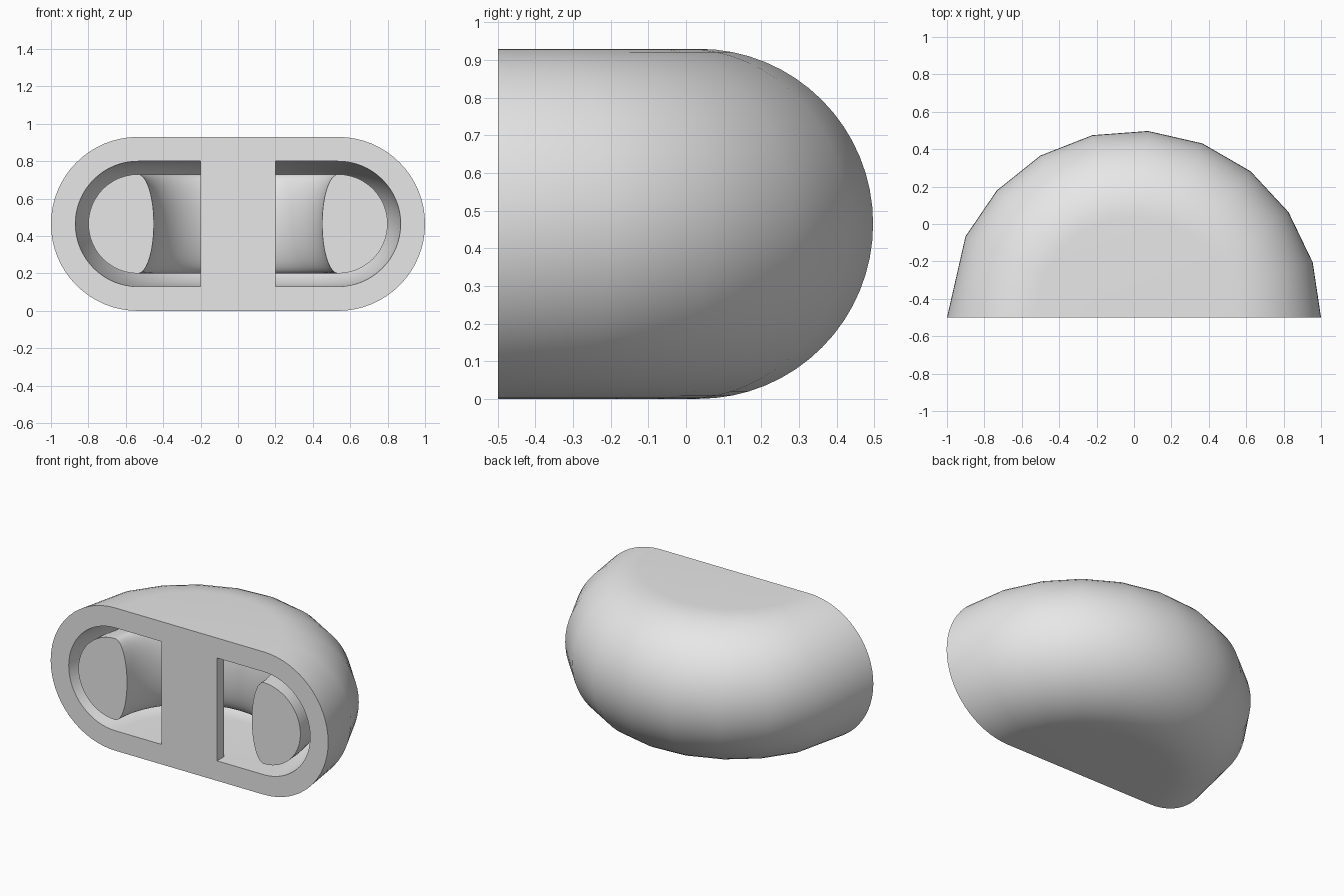
import bpy
import bmesh
from math import cos, sin, pi

cube = bpy.data.objects.get("Cube")
if cube:
    bpy.data.objects.remove(cube, do_unlink=True)

FRONT = -0.5      # plane of the flat front, also holds the turning axis
MID = 0.465       # height of the centre line
REACH = 0.535     # distance of the rounded ends from the axis

grey = bpy.data.materials.new("plain grey")
grey.use_nodes = True
grey.diffuse_color = (0.8, 0.8, 0.8, 1)
grey.node_tree.nodes["Principled BSDF"].inputs["Base Color"].default_value = (0.8, 0.8, 0.8, 1)


def arc(width, height, steps, start, end):
    """Elliptical arc in (radius, z) around the rounded end's centre."""
    angles = [start + (end - start) * i / steps for i in range(steps + 1)]
    return [(REACH + width * cos(a), MID + height * sin(a)) for a in angles]


def finish(name, bm):
    bmesh.ops.remove_doubles(bm, verts=bm.verts, dist=1e-5)
    bmesh.ops.recalc_face_normals(bm, faces=bm.faces)
    mesh = bpy.data.meshes.new(name)
    bm.to_mesh(mesh)
    bm.free()
    mesh.materials.append(grey)
    obj = bpy.data.objects.new(name, mesh)
    bpy.context.collection.objects.link(obj)
    bpy.ops.object.select_all(action='DESELECT')
    obj.select_set(True)
    bpy.context.view_layer.objects.active = obj
    bpy.ops.object.shade_smooth_by_angle(angle=pi / 6)
    return obj


def half_turn(name, profile, angles):
    """Turn a closed profile half way round the upright axis and cap both ends."""
    bm = bmesh.new()
    rings = [[bm.verts.new((r * cos(a), FRONT + r * sin(a), z)) for r, z in profile]
             for a in angles]
    count = len(profile)
    for ring, following in zip(rings, rings[1:]):
        for i in range(count):
            j = (i + 1) % count
            if profile[i][0] == 0 and profile[j][0] == 0:
                continue
            bm.faces.new((ring[i], ring[j], following[j], following[i]))
    bm.faces.new(rings[0])
    bm.faces.new(rings[-1])
    return finish(name, bm)


# Hollow shell: rounded outer wall, then the same wall inset
outer, inner = MID, 0.335
shell_profile = ([(0, MID - outer)] + arc(outer, outer, 32, -pi / 2, pi / 2)
                 + [(0, MID + outer), (0, MID + inner)]
                 + arc(inner, inner, 32, pi / 2, -pi / 2) + [(0, MID - inner)])
half_turn("shell", shell_profile, [2 * pi * k / 21 for k in range(10)] + [pi])

# Curved core inside the shell: round outside, shallow bulge inside
core = 0.265
core_profile = (arc(core, core, 24, -pi / 2, pi / 2)
                + arc(0.085, core, 24, pi / 2, 3 * pi / 2)[1:-1])
half_turn("curved_core", core_profile, [pi * k / 24 for k in range(25)])

# Plate across the middle of the opening
bm = bmesh.new()
bmesh.ops.create_cube(bm, size=1)
depth = 0.07
for v in bm.verts:
    v.co = (v.co.x * 0.4, FRONT + depth * (v.co.y + 0.5), MID + v.co.z * 2 * inner)
finish("front_plate", bm)
